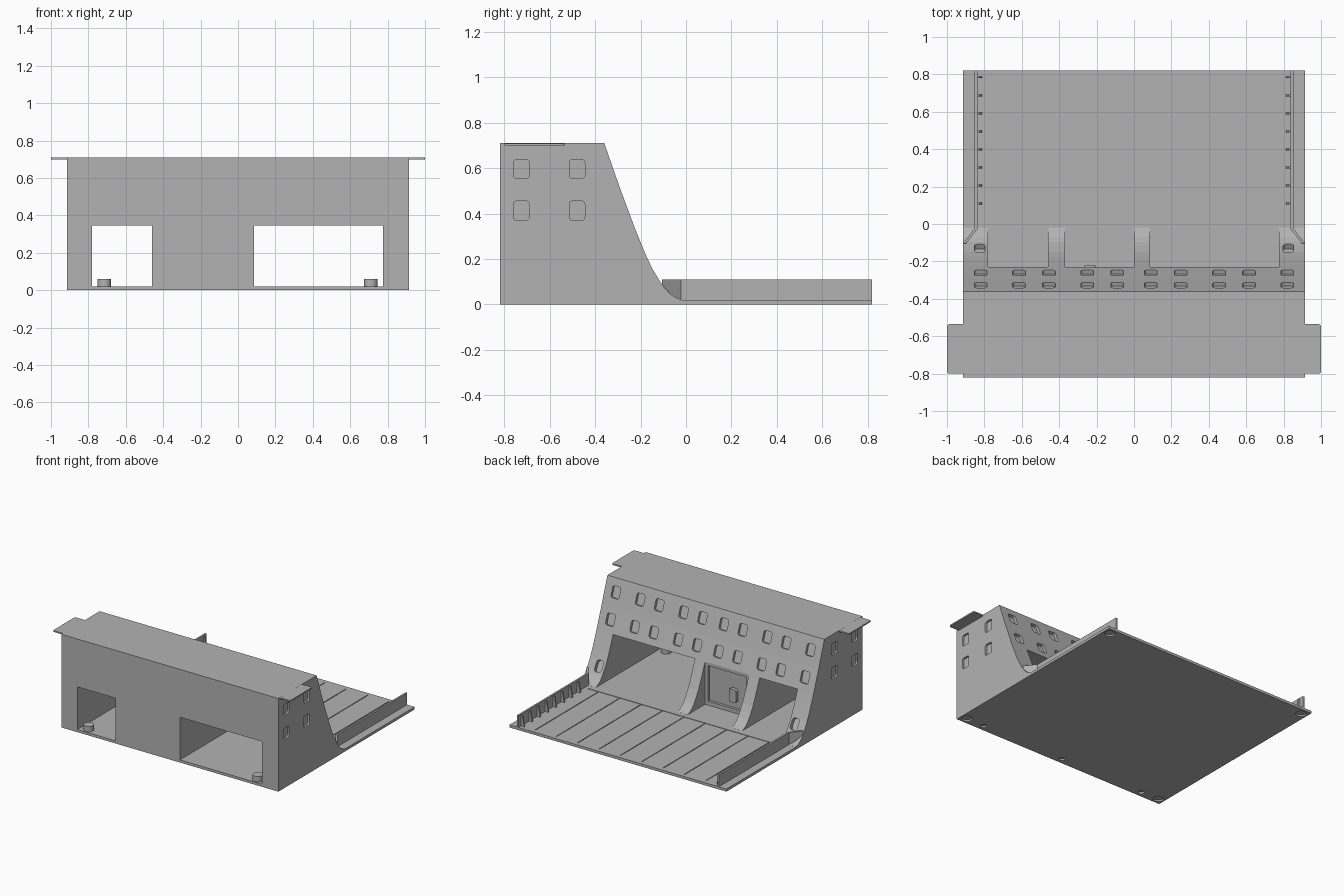
import bpy, bmesh, math
from mathutils import Matrix, Vector

if "Cube" in bpy.data.objects:
    bpy.data.objects.remove(bpy.data.objects["Cube"], do_unlink=True)

grey = bpy.data.materials.new("plain grey")
grey.use_nodes = True
colour = (0.45, 0.45, 0.45, 1)
grey.diffuse_color = colour
grey.node_tree.nodes["Principled BSDF"].inputs["Base Color"].default_value = colour

W, D = 0.915, 0.82      # half width and half depth
FLOOR, TOP = 0.02, 0.71


def finish(name, bm):
    bmesh.ops.recalc_face_normals(bm, faces=bm.faces[:])
    mesh = bpy.data.meshes.new(name)
    bm.to_mesh(mesh)
    bm.free()
    mesh.materials.append(grey)
    obj = bpy.data.objects.new(name, mesh)
    bpy.context.collection.objects.link(obj)
    return obj


def add_box(bm, lo, hi):
    lo, hi = Vector(lo), Vector(hi)
    size = Matrix.Diagonal((*(hi - lo), 1))
    bmesh.ops.create_cube(bm, size=1, matrix=Matrix.Translation((lo + hi) / 2) @ size)


def add_prism(bm, points, offset):
    face = bm.faces.new([bm.verts.new(p) for p in points])
    out = bmesh.ops.extrude_face_region(bm, geom=[face])
    moved = [v for v in out["geom"] if isinstance(v, bmesh.types.BMVert)]
    bmesh.ops.translate(bm, verts=moved, vec=offset)


def add_rounded(bm, centre, u, v, width, height, depth, radius):
    """Rounded rectangle prism in the plane of u and v, centred on its depth."""
    u, v = Vector(u).normalized(), Vector(v).normalized()
    n = u.cross(v)
    points = []
    for quarter, (sx, sy) in enumerate([(1, 1), (-1, 1), (-1, -1), (1, -1)]):
        for step in range(4):
            a = (quarter + step / 3) * math.pi / 2
            points.append(Vector(centre) - n * depth / 2
                          + u * (sx * (width / 2 - radius) + radius * math.cos(a))
                          + v * (sy * (height / 2 - radius) + radius * math.sin(a)))
    add_prism(bm, points, n * depth)


def add_cylinder(bm, x, y, z0, z1, radius):
    bmesh.ops.create_cone(bm, cap_ends=True, segments=24, radius1=radius, radius2=radius,
                          depth=z1 - z0, matrix=Matrix.Translation((x, y, (z0 + z1) / 2)))


def cut(obj, bm):
    cutter = finish("cutter", bm)
    cutter.hide_render = True
    mod = obj.modifiers.new("cut", "BOOLEAN")
    mod.object, mod.operation, mod.solver = cutter, "DIFFERENCE", "EXACT"
    bpy.context.view_layer.objects.active = obj
    bpy.ops.object.modifier_apply(modifier=mod.name)
    bpy.data.objects.remove(cutter, do_unlink=True)


# Floor slab with plank grooves and recesses underneath
bm = bmesh.new()
add_box(bm, (-W, -D, 0), (W, D, FLOOR))
slab = finish("floor_slab", bm)

bm = bmesh.new()
for i in range(9):
    x = (i - 4) * 0.18
    add_box(bm, (x - 0.003, 0.02, 0.015), (x + 0.003, 0.79, 0.05))
cut(slab, bm)
bm = bmesh.new()
add_box(bm, (-0.81, 0.02, 0.015), (0.81, 0.026, 0.05))
cut(slab, bm)
bm = bmesh.new()
for sx in (-1, 1):
    for sy in (-1, 1):
        add_cylinder(bm, sx * (W - 0.05), sy * (D - 0.05), -0.02, 0.012, 0.038)
for x in (-0.715, 0, 0.71):
    add_cylinder(bm, x, -0.775, -0.02, 0.014, 0.022)
cut(slab, bm)

# Main block: side profile with a sweeping rear slope
profile = [(-D, FLOOR), (-D, TOP), (-0.36, TOP), (-0.29, 0.51), (-0.225, 0.335),
           (-0.18, 0.225), (-0.15, 0.16), (-0.12, 0.11), (-0.095, 0.073),
           (-0.07, 0.047), (-0.045, 0.03), (-0.02, 0.0205), (-0.02, FLOOR)]
bm = bmesh.new()
add_prism(bm, [(-W, y, z) for y, z in profile], (2 * W, 0, 0))
block = finish("main_block", bm)

# Two passages and the shallow bay between the ribs
LINTEL = 0.345
bm = bmesh.new()
add_box(bm, (-0.78, -1, -0.1), (-0.46, 0.2, LINTEL))
add_box(bm, (0.085, -1, -0.1), (0.775, 0.2, LINTEL))
add_box(bm, (-0.37, -0.23, -0.1), (0, 0.2, LINTEL))
cut(block, bm)

# Recessed windows on the slope and sides, slots at the foot, door recess
bm = bmesh.new()
slope = Vector((0, -0.07, 0.2))
rows = [(-0.262, 0.433), (-0.327, 0.616)]
for x in (0.09, 0.25, 0.455, 0.615, 0.82):
    for sx in (-1, 1):
        for y, z in rows:
            add_rounded(bm, (sx * x, y, z), (1, 0, 0), slope, 0.068, 0.085, 0.04, 0.014)
for sx in (-1, 1):
    for y in (-0.725, -0.48):
        for _, z in rows:
            add_rounded(bm, (sx * W, y, z - 0.02), (0, 1, 0), (0, 0, 1), 0.068, 0.085, 0.03, 0.014)
    add_rounded(bm, (sx * 0.825, -0.13, 0.128), (1, 0, 0), (0, -0.03, 0.05), 0.058, 0.085, 0.06, 0.018)
add_box(bm, (-0.345, -0.25, 0.05), (-0.025, -0.2, 0.32))
cut(block, bm)

# Door handle
bm = bmesh.new()
add_rounded(bm, (-0.235, -0.237, 0.15), (1, 0, 0), (0, 0, 1), 0.06, 0.1, 0.03, 0.014)
finish("door_handle", bm)

# Rounded eaves on both ends of the roof
for sx, side in ((1, "left"), (-1, "right")):
    bm = bmesh.new()
    add_rounded(bm, (sx * 0.94, -0.668, 0.7045), (1, 0, 0), (0, 1, 0), 0.12, 0.265, 0.01, 0.012)
    finish(side + "_eave", bm)

    # Side rail that flares out to meet the block
    bm = bmesh.new()
    plan = [(0.838, D), (0.838, -0.028), (0.898, -0.105), (0.914, -0.105), (0.852, -0.022), (0.852, D)]
    add_prism(bm, [(sx * x, y, FLOOR) for x, y in plan], (0, 0, 0.09))
    finish(side + "_rail", bm)

    # Small buttresses along the inner face of the rail
    bm = bmesh.new()
    shape = [(0.84, FLOOR), (0.812, FLOOR), (0.827, 0.1), (0.84, 0.1)]
    for i in range(8):
        add_prism(bm, [(sx * x, 0.104 + i * 0.0965, z) for x, z in shape], (0, 0.01, 0))
    finish(side + "_rail_buttresses", bm)

# Floor pegs just inside the front openings
for name, x in (("right_peg", -0.715), ("left_peg", 0.71)):
    bm = bmesh.new()
    add_cylinder(bm, x, -0.775, FLOOR, 0.06, 0.036)
    peg = finish(name, bm)
    bpy.ops.object.select_all(action="DESELECT")
    peg.select_set(True)
    bpy.context.view_layer.objects.active = peg
    bpy.ops.object.shade_smooth_by_angle(angle=math.radians(40))
